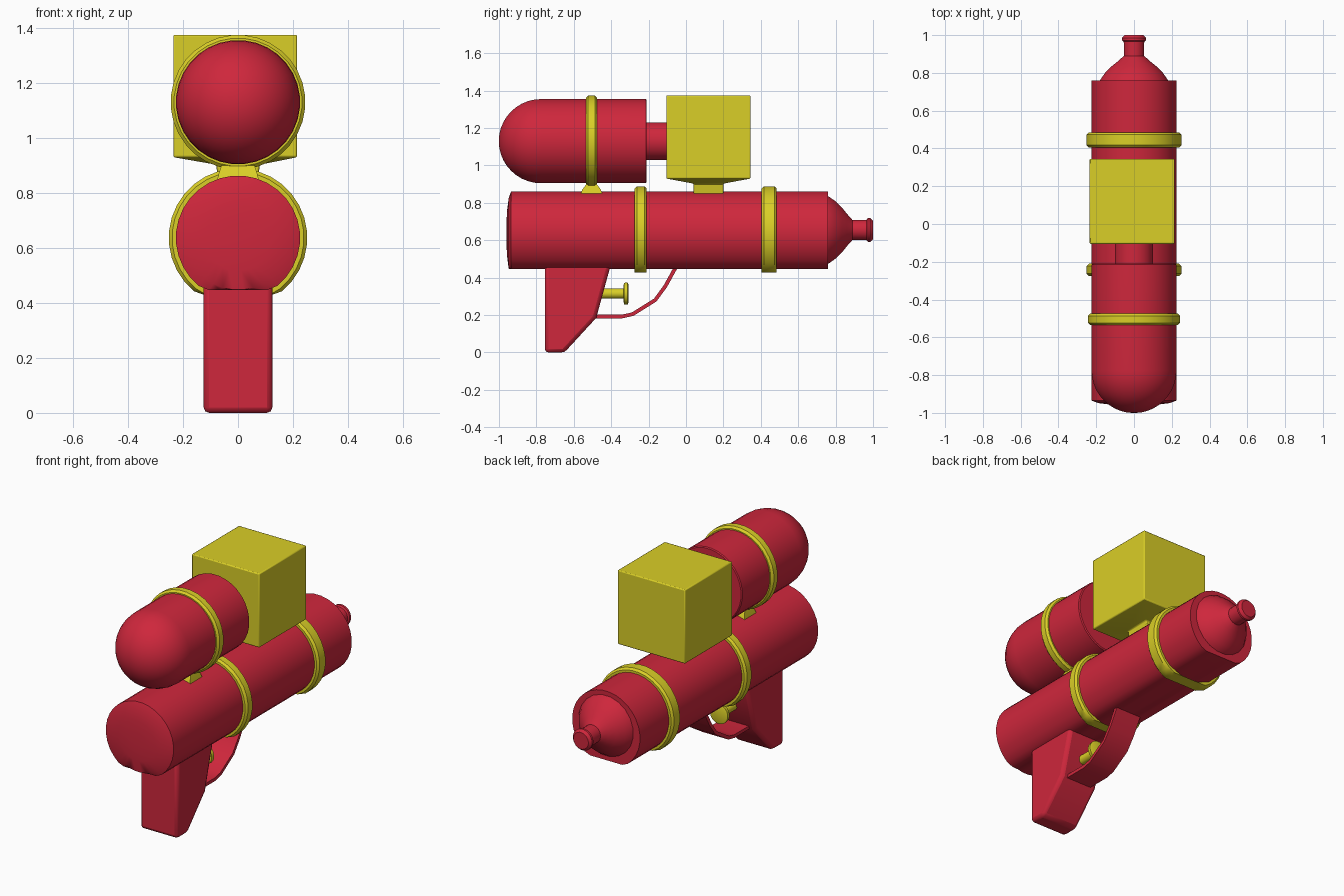
import bpy, bmesh, math
from mathutils import Vector

if "Cube" in bpy.data.objects:
    bpy.data.objects.remove(bpy.data.objects["Cube"])


def material(name, color):
    m = bpy.data.materials.new(name)
    m.diffuse_color = color
    m.use_nodes = True
    m.node_tree.nodes["Principled BSDF"].inputs["Base Color"].default_value = m.diffuse_color
    return m


RED = material("red_plastic", (0.62, 0.02, 0.045, 1))
YELLOW = material("yellow_plastic", (0.70, 0.62, 0.02, 1))


def finish(name, bm, mat, bevel=0, angle=35):
    bmesh.ops.recalc_face_normals(bm, faces=bm.faces)
    me = bpy.data.meshes.new(name)
    bm.to_mesh(me)
    bm.free()
    me.materials.append(mat)
    ob = bpy.data.objects.new(name, me)
    bpy.context.collection.objects.link(ob)
    if bevel:
        mod = ob.modifiers.new("bevel", "BEVEL")
        mod.width = bevel
        mod.segments = 2
    bpy.ops.object.select_all(action="DESELECT")
    ob.select_set(True)
    bpy.context.view_layer.objects.active = ob
    bpy.ops.object.shade_smooth_by_angle(angle=math.radians(angle))
    return ob


def loft(name, rings, mat, closed=False, bevel=0):
    """Skin matching rings of points; cap the ends, or join last to first."""
    bm = bmesh.new()
    vs = [[bm.verts.new(p) for p in ring] for ring in rings]
    n = len(vs[0])
    pairs = list(zip(vs, vs[1:])) + ([(vs[-1], vs[0])] if closed else [])
    for a, b in pairs:
        for i in range(n):
            j = (i + 1) % n
            bm.faces.new((a[i], a[j], b[j], b[i]))
    if not closed:
        bm.faces.new(vs[0])
        bm.faces.new(vs[-1])
    return finish(name, bm, mat, bevel)


def lathe(name, profile, z, mat, floor=-9, closed=False, n=32):
    """Turn (y, radius) pairs about the y axis, flattened below floor."""
    rings = [[(r * math.cos(t), y, max(floor, z + r * math.sin(t)))
              for t in (2 * math.pi * (i + 0.5) / n for i in range(n))] for y, r in profile]
    return loft(name, rings, mat, closed)


def band(name, y0, y1, r, z, floor=-9):
    e = 0.012
    prof = [(y0, r - 0.035), (y0, r - e), (y0 + e, r), (y1 - e, r), (y1, r - e), (y1, r - 0.035)]
    return lathe(name, prof, z, YELLOW, floor, closed=True)


def block(name, sections, mat, bevel=0):
    """Stack of rectangles: (z, x centre, y centre, half x, half y)."""
    rings = [[(x + sx * hx, y + sy * hy, z) for sx, sy in ((-1, -1), (1, -1), (1, 1), (-1, 1))]
             for z, x, y, hx, hy in sections]
    return loft(name, rings, mat, bevel=bevel)


def extrude(name, outline, half, mat, bevel=0):
    """(y, z) outline extruded symmetrically across x."""
    return loft(name, [[(s * half, y, z) for y, z in outline] for s in (-1, 1)], mat, bevel=bevel)


# Main barrel with a flat underside and shallow domed rear
lathe("barrel", [(-0.96, 0.05), (-0.957, 0.12), (-0.948, 0.19), (-0.935, 0.226), (0.76, 0.226)],
      0.637, RED, floor=0.447)
band("rear_barrel_band", -0.275, -0.21, 0.252, 0.637, 0.428)
band("front_barrel_band", 0.405, 0.485, 0.252, 0.637, 0.428)

# Nozzle
lathe("nozzle", [(0.75, 0.185), (0.765, 0.18), (0.80, 0.155), (0.835, 0.12), (0.86, 0.088),
                 (0.885, 0.06), (0.89, 0.054), (0.965, 0.055), (0.972, 0.064), (0.985, 0.064),
                 (1.0, 0.05)], 0.655, RED, n=20)

# Upper tank: domed end, band, neck and saddle
R = 0.226
dome = [(-0.775 - R * math.cos(a), R * math.sin(a))
        for a in (math.pi / 2 * k / 10 for k in range(1, 11))]
lathe("tank", [(-1.0, 0.006)] + dome + [(-0.215, R), (-0.21, R - 0.006)], 1.13, RED)
band("tank_band", -0.535, -0.475, 0.245, 1.13)
lathe("tank_neck", [(-0.22, 0.102), (-0.09, 0.102)], 1.13, RED, n=20)
block("tank_saddle", [(0.85, 0, -0.505, 0.075, 0.057), (0.87, 0, -0.505, 0.07, 0.05),
                      (0.90, 0, -0.505, 0.06, 0.028)], YELLOW)

# Cube reservoir with tapered base and foot
block("reservoir_cube", [(0.84, 0, 0.12, 0.07, 0.08), (0.903, 0, 0.12, 0.08, 0.08),
                         (0.93, -0.01, 0.12, 0.225, 0.225),
                         (1.375, -0.01, 0.12, 0.225, 0.225)], YELLOW, bevel=0.006)

# Handle
extrude("handle", [(-0.755, 0.50), (-0.755, 0.0), (-0.65, 0.0), (-0.48, 0.185),
                   (-0.41, 0.44), (-0.40, 0.50)], 0.125, RED, bevel=0.02)

# Trigger guard: a strip given thickness along its path
path = [Vector(p) for p in ((-0.50, 0.193), (-0.34, 0.193), (-0.285, 0.205), (-0.165, 0.28),
                            (-0.11, 0.355), (-0.055, 0.455))]
inner, outer = [], []
for i, p in enumerate(path):
    d = (path[min(i + 1, len(path) - 1)] - path[max(i - 1, 0)]).normalized()
    nrm = Vector((-d.y, d.x)) * 0.01
    inner.append(p + nrm)
    outer.append(p - nrm)
extrude("trigger_guard", inner + outer[::-1], 0.085, RED)

# Trigger button on a short rod
lathe("trigger", [(-0.47, 0.027), (-0.335, 0.027), (-0.332, 0.058), (-0.312, 0.06),
                  (-0.308, 0.05)], 0.315, YELLOW, n=20)
